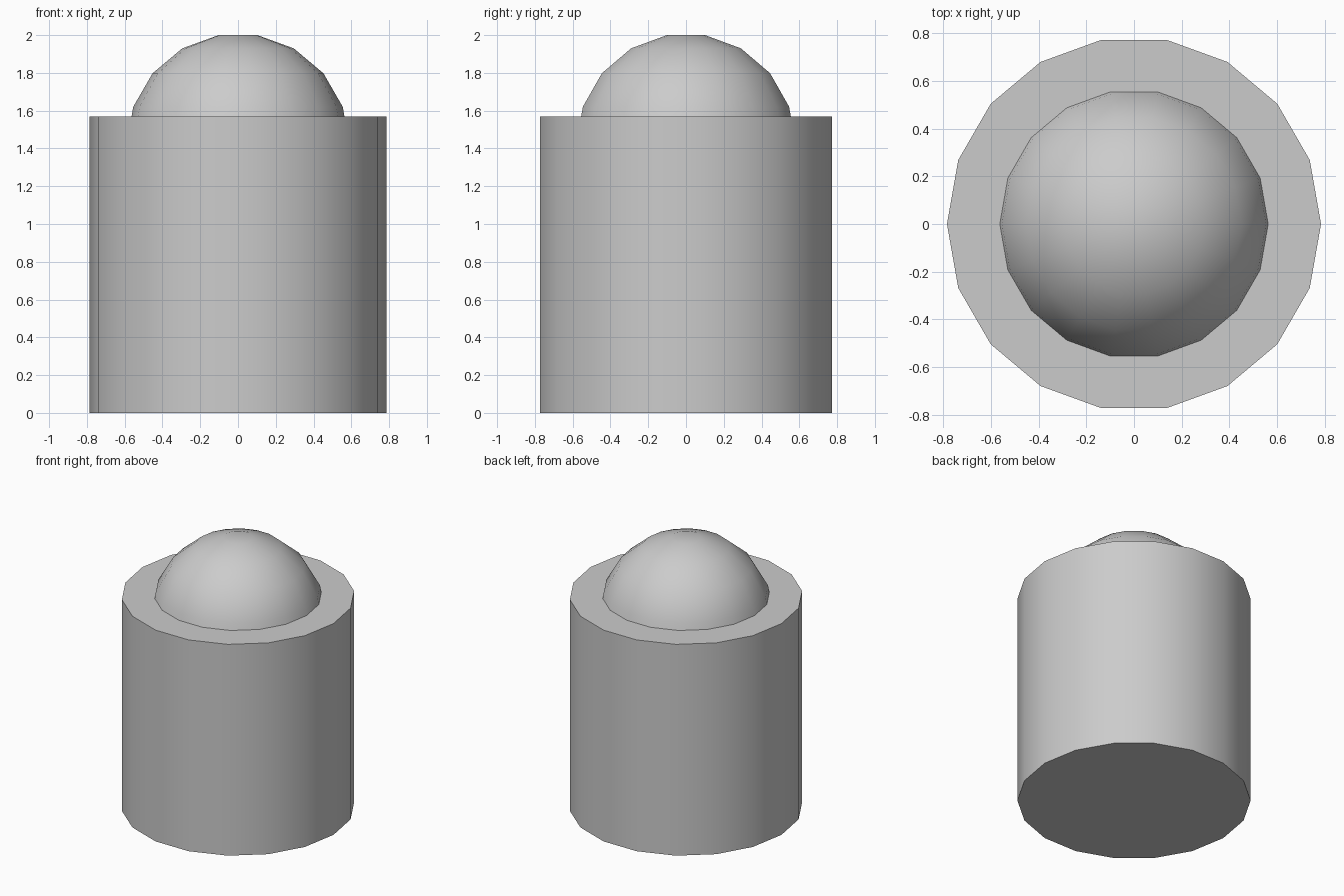
import bpy, bmesh, math

if "Cube" in bpy.data.objects:
    bpy.data.objects.remove(bpy.data.objects["Cube"])

SIDES = 18
BODY_R, BODY_H = 0.785, 1.57
DOME_R = 0.59
DOME_Z = 2 - DOME_R * math.cos(math.radians(10))  # flat cap ends at z = 2

grey = bpy.data.materials.new("plain grey")
grey.use_nodes = True
colour = (0.6, 0.6, 0.6, 1)
grey.diffuse_color = colour
grey.node_tree.nodes["Principled BSDF"].inputs["Base Color"].default_value = colour


def turned_solid(name, profile):
    """Closed solid of revolution from (radius, height) pairs, bottom to top."""
    bm = bmesh.new()
    rings = []
    for r, z in profile:
        angles = [math.tau * i / SIDES for i in range(SIDES)]
        rings.append([bm.verts.new((r * math.cos(a), r * math.sin(a), z)) for a in angles])
    for low, high in zip(rings, rings[1:]):
        for i in range(SIDES):
            j = (i + 1) % SIDES
            bm.faces.new((low[i], low[j], high[j], high[i]))
    bm.faces.new(rings[0][::-1])
    bm.faces.new(rings[-1])
    mesh = bpy.data.meshes.new(name)
    bm.to_mesh(mesh)
    bm.free()
    mesh.materials.append(grey)
    obj = bpy.data.objects.new(name, mesh)
    bpy.context.collection.objects.link(obj)
    bpy.ops.object.select_all(action="DESELECT")
    obj.select_set(True)
    bpy.context.view_layer.objects.active = obj
    bpy.ops.object.shade_smooth_by_angle(angle=math.radians(30))
    return obj


# Cylindrical body
turned_solid("body", [(BODY_R, 0), (BODY_R, BODY_H)])

# Ball top, sunk into the body to its equator, with a small flat cap
dome_profile = []
for degrees in range(0, 90, 20):
    a = math.radians(degrees)
    dome_profile.append((DOME_R * math.cos(a), DOME_Z + DOME_R * math.sin(a)))
turned_solid("dome", dome_profile)
